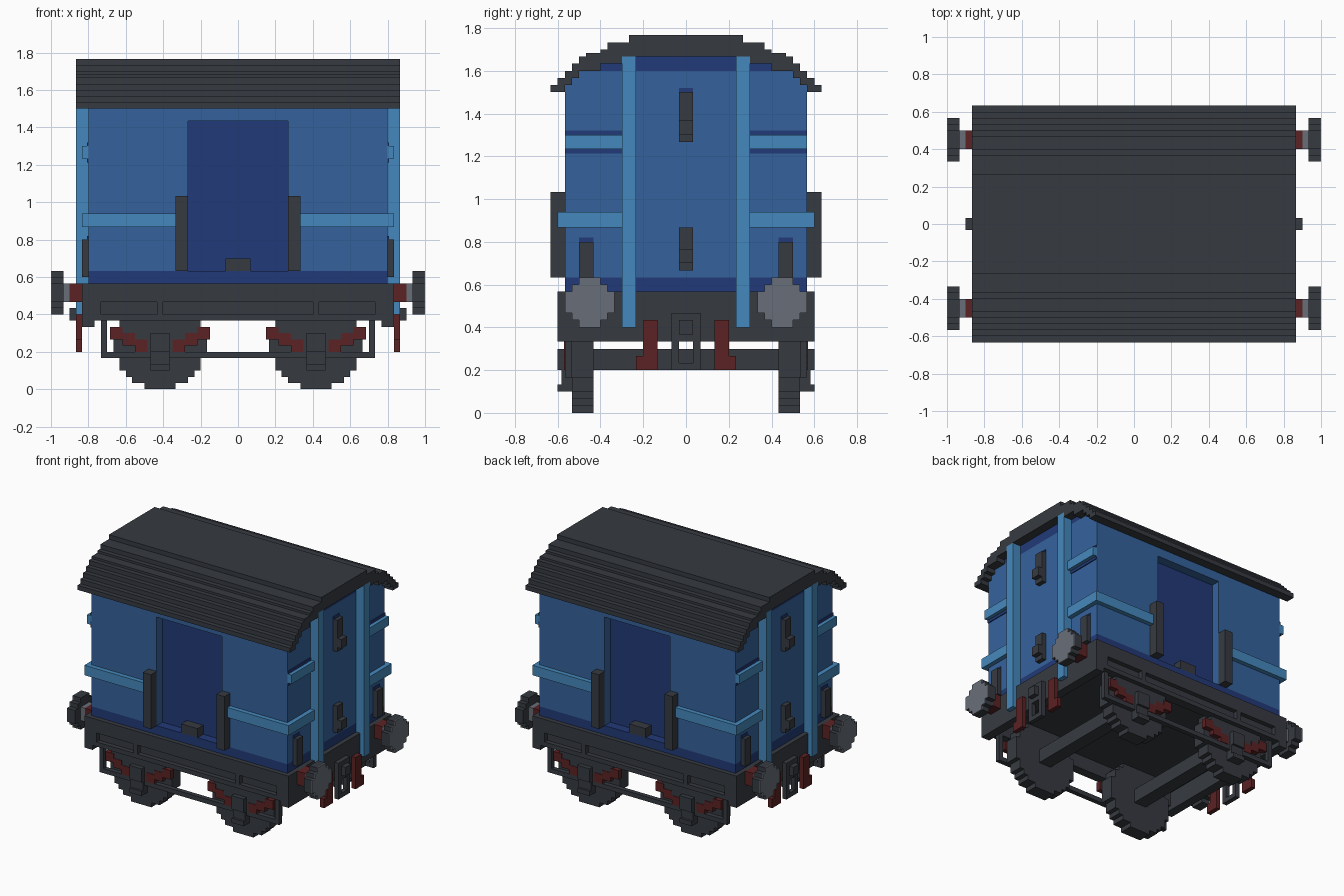
import bpy, bmesh
from mathutils import Matrix, Vector

cube = bpy.data.objects.get("Cube")
if cube:
    bpy.data.objects.remove(cube, do_unlink=True)

U = 1 / 30  # size of one block; all part sizes below are in blocks


def material(name, r, g, b):
    lin = [((c / 255 + 0.055) / 1.055) ** 2.4 for c in (r, g, b)] + [1]
    m = bpy.data.materials.new(name)
    m.diffuse_color = lin
    m.use_nodes = True
    m.node_tree.nodes["Principled BSDF"].inputs["Base Color"].default_value = lin
    return m


BLUE = material("mid blue", 53, 98, 156)
NAVY = material("dark blue", 34, 58, 120)
SKY = material("light blue", 69, 137, 189)
DARK = material("charcoal", 54, 58, 64)
RED = material("dark red", 92, 34, 36)
GREY = material("steel grey", 104, 111, 121)


def finish(name, mat, bm):
    bmesh.ops.recalc_face_normals(bm, faces=bm.faces)
    bmesh.ops.scale(bm, vec=(U, U, U), verts=bm.verts)
    me = bpy.data.meshes.new(name)
    bm.to_mesh(me)
    bm.free()
    me.materials.append(mat)
    ob = bpy.data.objects.new(name, me)
    bpy.context.collection.objects.link(ob)
    return ob


def blocks(name, mat, boxes, mirror="xy"):
    """Boxes as (x0, x1, y0, y1, z0, z1), repeated across the mirror axes."""
    found = set()
    for x0, x1, y0, y1, z0, z1 in boxes:
        for sx in ((1, -1) if "x" in mirror else (1,)):
            for sy in ((1, -1) if "y" in mirror else (1,)):
                xs, ys = sorted((sx * x0, sx * x1)), sorted((sy * y0, sy * y1))
                found.add((*xs, *ys, z0, z1))
    bm = bmesh.new()
    for x0, x1, y0, y1, z0, z1 in sorted(found):
        mid = Vector((x0 + x1, y0 + y1, z0 + z1)) / 2
        size = Matrix.Diagonal((x1 - x0, y1 - y0, z1 - z0, 1))
        bmesh.ops.create_cube(bm, size=1, matrix=Matrix.Translation(mid) @ size)
    return finish(name, mat, bm)


def prism(name, mat, half, x0, x1):
    """Extrude a half outline of (y, z) points, mirrored in y, along x."""
    outline = half + [(-y, z) for y, z in reversed(half)]
    bm = bmesh.new()
    face = bm.faces.new([bm.verts.new((x0, y, z)) for y, z in outline])
    new = bmesh.ops.extrude_face_region(bm, geom=[face])["geom"]
    moved = [v for v in new if isinstance(v, bmesh.types.BMVert)]
    bmesh.ops.translate(bm, vec=(x1 - x0, 0, 0), verts=moved)
    return finish(name, mat, bm)


def stairs(steps):
    """Turn (half width, bottom, top) rows into a stepped half outline."""
    pts = []
    for w, low, high in steps:
        pts += [(w, low), (w, high)]
    return pts


def disc_rows(widths):
    """Half widths from the middle row outward -> (half width, row) pairs."""
    return [(w, s * j) for j, w in enumerate(widths) for s in ((1, -1) if j else (1,))]


# Body shell, with a recessed doorway on each side
wall = [(17, 19, 46), (16, 46, 47), (15, 47, 48)]
for side, a, b in (("left", 8, 24), ("right", -24, -8)):
    prism(side + "_body_wall", BLUE, stairs(wall), a, b)
prism("door_lintel", BLUE, stairs([(17, 43, 46)] + wall[1:]), -8, 8)
blocks("sliding_doors", NAVY, [(-8, 8, -15, 15, 19, 43)])
blocks("body_sill", NAVY, [(-24, 24, -17, 17, 17, 19)])
blocks("body_top_band", NAVY, [(-24, 24, -12, 12, 48, 49), (-24, 24, -9, 9, 49, 50)])

# Stepped curved roof
outer = [(19, 45, 46), (18, 46, 47), (17, 47, 48), (16, 48, 49), (15, 49, 50),
         (14, 50, 51), (12, 51, 51.5), (11, 51.5, 52.3), (8, 52.3, 53)]
outer = [(19, 45, 46), (18, 46, 47), (17, 47, 48), (16, 48, 49), (15, 49, 50),
         (14, 50, 50.5), (12, 50.5, 51), (11, 51, 52), (8, 52, 53)]
inner = [(9, 50), (9, 49), (12, 49), (12, 48), (15, 48), (15, 47),
         (16, 47), (16, 46), (17, 46), (17, 45)]
prism("roof", DARK, inner + stairs(outer), -26, 26)

# Light blue posts and rails
blocks("end_posts", SKY, [(24, 26, 7, 9, 12, 50)])
blocks("waist_rails", SKY, [(24, 25, 9, 18, 26, 28.2), (10, 24, 17, 18, 26, 28.2)])
blocks("upper_end_rails", SKY, [(24, 25, 9, 17, 37, 39)])
blocks("upper_rail_trim", NAVY, [(24, 24.2, 9, 17, 36.4, 39.6)])

# Door posts, door steps, end handles and lamp brackets
blocks("door_posts", DARK, [(8, 10, 17, 19, 19, 31)])
blocks("door_steps", DARK, [(-2, 2, 15, 17, 19, 21)])
blocks("end_handles", DARK, [(24, 25, 13, 15, 18, 24)])
blocks("handle_trim", NAVY, [(24, 24.2, 13, 15, 24, 24.6)])
blocks("lamp_brackets", DARK, [(24, 25, -1, 1, 38, 45), (25, 26, -1, 1, 39, 41),
                               (24, 25, -1, 1, 20, 26), (25, 26, -1, 1, 21, 23)])
blocks("bracket_trim", NAVY, [(24, 24.2, -1, 1, 45, 45.6)])

# Underframe: floor, channel side rails with ribs, end beams
blocks("underframe_floor", DARK, [(-25, 25, -18, 18, 14, 17)])
blocks("side_rails", DARK, [(-25, 25, 16, 17, 11, 14), (-25, 25, 16, 18, 11, 12)])
blocks("rail_ribs", DARK, [(12, 13, 17, 18, 12, 14), (22, 23, 17, 18, 12, 14),
                           (24, 25, 17, 18, 12, 14)])
blocks("end_beams", DARK, [(23, 25, -18, 18, 10, 14)])

# Wheels and axles
wheel = disc_rows([7.5, 7.5, 7.5, 6.5, 6.5, 5.5, 4.5, 2.5])
blocks("wheels", DARK, [(12.5 - w, 12.5 + w, 13, 16, 7 + r, 8 + r) for w, r in wheel])
blocks("axles", DARK, [(11, 14, -13, 13, 6, 9)])

# Suspension: axle guards, axle boxes and stepped springs
C = 12.5
blocks("axle_guards", DARK, [(C - w, C + w, 16, 17, z, z + 1) for w, z in
                             ((6.5, 10), (6, 9), (4, 8), (2, 7), (2, 6), (1.5, 5), (1.5, 4), (1.5, 3))])
blocks("axle_boxes", DARK, [(11, 14, 17, 18, 6, 9), (11, 14, 17, 17.5, 4, 6),
                            (11, 14, 17, 18, 3, 4)])
blocks("leaf_springs", RED, [(C + s * a, C + s * b, 16, 17.1, z, z + 1) for s in (1, -1)
                             for a, b, z in ((2, 4, 6), (2, 6, 7), (4, 8, 8), (6, 8, 9))])
blocks("brake_frame", DARK, [(21, 22, 16, 17, 5, 11), (-22, 22, 16, 17, 5, 6)])

# Buffers with a thin grey face
buffer = disc_rows([3.5, 3.5, 2.5, 1.5])
for name, mat, a, b in (("buffer_heads", DARK, 28, 29.8), ("buffer_faces", GREY, 29.8, 30)):
    blocks(name, mat, [(a, b, 13.5 - w, 13.5 + w, 15 + r, 16 + r) for w, r in buffer])
blocks("buffer_stems", GREY, [(27, 28, 12, 15, 14, 17)])
blocks("buffer_bases", RED, [(25, 27, 12, 15, 14, 17)])

# Coupling link and red end hangers
blocks("coupling_links", DARK, [(25, 26, 1, 2, 6, 14), (25, 26, -1, 1, 13, 14),
                                (25, 26, -1, 1, 10, 11), (25, 26, -1, 1, 6, 7),
                                (25, 27, -1, 1, 11, 13)])
blocks("end_hangers", RED, [(25, 26, 4, 6, 6, 13), (25, 26, 6, 7, 6, 8)])
